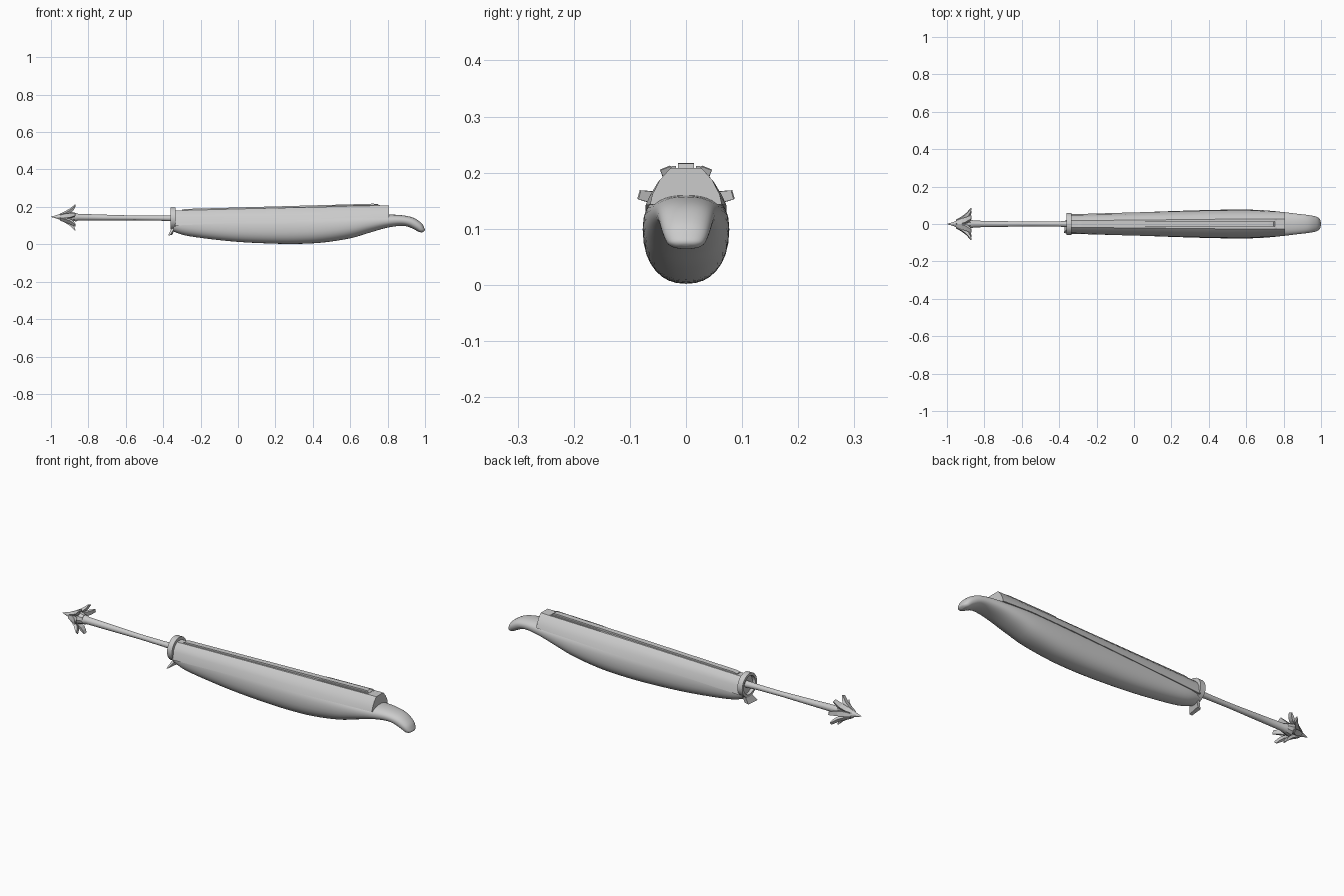
import bpy, bmesh, math
from mathutils import Vector

if "Cube" in bpy.data.objects:
    bpy.data.objects.remove(bpy.data.objects["Cube"])


def make(name, verts, faces, smooth=None):
    me = bpy.data.meshes.new(name)
    me.from_pydata([tuple(v) for v in verts], [], faces)
    bm = bmesh.new()
    bm.from_mesh(me)
    bmesh.ops.recalc_face_normals(bm, faces=bm.faces)
    bm.to_mesh(me)
    bm.free()
    ob = bpy.data.objects.new(name, me)
    bpy.context.collection.objects.link(ob)
    if smooth:
        bpy.ops.object.select_all(action='DESELECT')
        ob.select_set(True)
        bpy.context.view_layer.objects.active = ob
        bpy.ops.object.shade_smooth_by_angle(angle=math.radians(smooth))
    return ob


def loft(name, rings, smooth=None, caps=True, loop=False):
    n = len(rings[0])
    verts = [v for r in rings for v in r]
    faces = []
    for i in range(len(rings) if loop else len(rings) - 1):
        a, b = i * n, (i + 1) % len(rings) * n
        faces += [(a + j, a + (j + 1) % n, b + (j + 1) % n, b + j) for j in range(n)]
    if caps and not loop:
        faces += [tuple(range(n)), tuple(range(len(verts) - n, len(verts)))]
    return make(name, verts, faces, smooth)


def refine(rows, steps):
    # Catmull-Rom interpolation of station rows
    rows = [Vector(r) for r in rows]
    out = []
    for i in range(len(rows) - 1):
        p0, p1, p2, p3 = (rows[max(i - 1, 0)], rows[i], rows[i + 1],
                          rows[min(i + 2, len(rows) - 1)])
        for k in range(steps):
            t = k / steps
            out.append(0.5 * (2 * p1 + (p2 - p0) * t + (2 * p0 - 5 * p1 + 4 * p2 - p3) * t * t
                              + (3 * p1 - p0 - 3 * p2 + p3) * t ** 3))
    return out + [rows[-1]]


def circle(x, z, r, n, tilt=0.0):
    return [(x + tilt * r * math.sin(a), r * math.cos(a), z + r * math.sin(a))
            for a in (2 * math.pi * i / n for i in range(n))]


def power(v, e):
    return math.copysign(abs(v) ** e, v)


# Rounded hull with drooping tail: top x, top z, bottom x, bottom z, half width
stations = [(-.345, .150, -.345, .068, .040), (-.28, .155, -.28, .047, .050),
            (-.15, .158, -.15, .028, .055), (0, .163, 0, .013, .061),
            (.15, .167, .15, .005, .067), (.30, .170, .30, .002, .072),
            (.45, .172, .45, .009, .076), (.60, .172, .60, .032, .077),
            (.70, .167, .70, .061, .073), (.80, .160, .79, .087, .064),
            (.88, .155, .86, .098, .055), (.94, .141, .905, .095, .049),
            (.982, .112, .945, .078, .042), (.997, .085, .968, .066, .033),
            (.999, .075, .984, .064, .020), (.995, .069, .990, .066, .005)]
rings = []
for xt, zt, xb, zb, w in refine(stations, 4):
    ring = []
    for i in range(32):
        a = 2 * math.pi * i / 32
        s = 0.5 + 0.5 * power(math.sin(a), 0.88)
        ring.append((xb + (xt - xb) * s, w * power(math.cos(a), 0.88), zb + (zt - zb) * s))
    rings.append(ring)
loft("hull", rings, 40)

# Faceted cover: x, base z, base width, shoulder z, shoulder width, top z, top width
cover = []
for x, bz, bw, sz, sw, tz, tw in [(-.34, .10, .052, .142, .047, .180, .018),
                                  (0, .116, .062, .148, .053, .189, .021),
                                  (.4, .132, .072, .156, .062, .199, .025),
                                  (.65, .142, .072, .160, .064, .205, .028),
                                  (.807, .143, .064, .161, .060, .208, .028)]:
    half = [(bw, bz), (sw, sz), ((sw + tw) / 2 + .003, (sz + tz) / 2 + .002), (tw, tz)]
    cover.append([(x, y, z) for y, z in half] + [(x, -y, z) for y, z in reversed(half)])
loft("cover", cover, 25)


# Raised rails along the cover top
def rail(name, y, w, pts):
    loft(name, [[(x, y - w, z - .012), (x, y + w, z - .012), (x, y + w, z), (x, y - w, z)]
                for x, z in pts])


rail("center_rail", 0, .014, [(-.30, .185), (-.28, .189), (.72, .217), (.745, .216), (.755, .208)])
for side in (-1, 1):
    rail("side_rail", side * .022, .004, [(.47, .203), (.50, .206), (.75, .212), (.765, .207)])

# Collar ring around the front of the hull
loft("collar", [circle(x, .138, r, 24) for x, r in
                [(-.362, .060), (-.334, .060), (-.334, .047), (-.362, .047)]], 30, loop=True)
loft("collar_plug", [circle(-.345, .138, .048, 24), circle(-.335, .138, .048, 24)], 30)

# Flared spur plate under the collar
top = [(-.338, -.022, .088), (-.338, .026, .088), (-.355, .026, .086), (-.355, -.022, .086)]
tip = [(-.362, -.050, .050), (-.350, .022, .052), (-.368, .018, .047), (-.374, -.048, .046)]
loft("spur", [top, tip])

# Waisted shaft
loft("shaft", [circle(x, z, r, 16) for x, z, r in
               [(-.90, .146, .022), (-.865, .145, .022), (-.855, .145, .018), (-.72, .143, .0155),
                (-.55, .141, .0125), (-.42, .140, .0135), (-.335, .139, .017)]], 30)

# Pointed head
loft("head", [circle(x, .147, r, 10) for x, r in
              [(-1, .0005), (-.965, .011), (-.925, .028), (-.90, .031), (-.872, .024)]], 30)

# Seven swept barbs around the head
for k in range(7):
    a = math.pi / 2 + 2 * math.pi * (k + .5) / 7
    rings = []
    for x, r, w, t in [(-.945, .016, .008, .008), (-.915, .030, .013, .009),
                       (-.892, .047, .013, .008), (-.880, .062, .011, .006),
                       (-.870, .078, .009, .002)]:
        ring = []
        for dr, s in ((t, -w), (t, w), (-t, w), (-t, -w)):
            rr = r + dr * .5
            ring.append((x - dr * .8, (rr * math.cos(a) - s * math.sin(a)) * 1.1,
                         .145 + (rr * math.sin(a) + s * math.cos(a)) * .9))
        rings.append(ring)
    loft("barb", rings)
